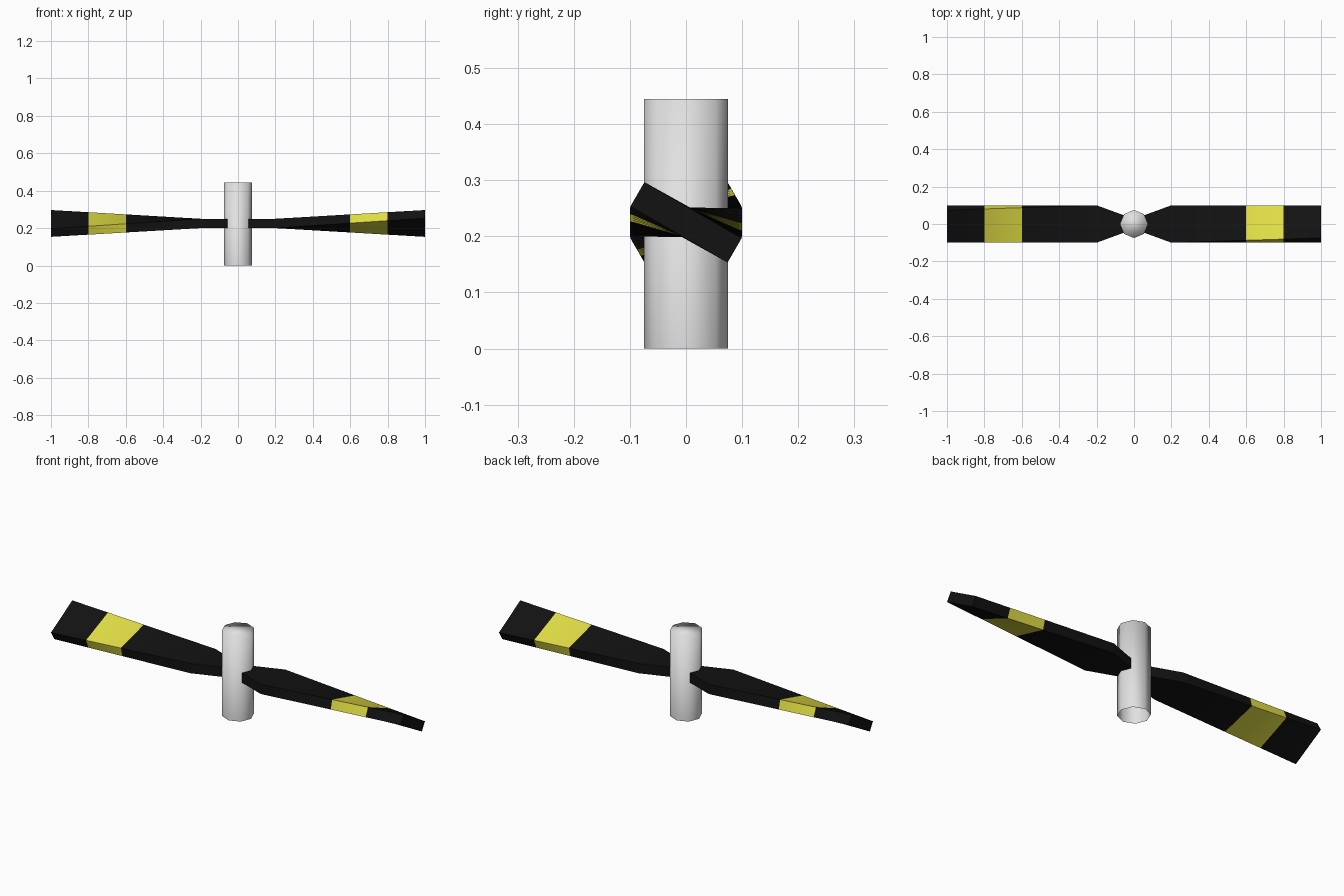
import bpy, bmesh, math
from mathutils import Vector

if "Cube" in bpy.data.objects:
    bpy.data.objects.remove(bpy.data.objects["Cube"])


def material(name, rgb):
    m = bpy.data.materials.new(name)
    m.diffuse_color = (*rgb, 1)
    m.use_nodes = True
    m.node_tree.nodes["Principled BSDF"].inputs["Base Color"].default_value = m.diffuse_color
    return m


grey = material("light grey", (0.75, 0.75, 0.75))
black = material("black", (0.006, 0.006, 0.006))
yellow = material("yellow", (0.76, 0.74, 0.06))


def finish(bm, name, mats, angle=None):
    mesh = bpy.data.meshes.new(name)
    bm.to_mesh(mesh)
    bm.free()
    for m in mats:
        mesh.materials.append(m)
    ob = bpy.data.objects.new(name, mesh)
    bpy.context.collection.objects.link(ob)
    bpy.ops.object.select_all(action='DESELECT')
    ob.select_set(True)
    bpy.context.view_layer.objects.active = ob
    if angle is None:
        bpy.ops.object.shade_smooth()
    else:
        bpy.ops.object.shade_smooth_by_angle(angle=math.radians(angle))
    return ob


# Hub: eight-sided sleeve, closed on top and open below
HEIGHT = 0.445
bm = bmesh.new()
bmesh.ops.create_cone(bm, cap_ends=True, segments=8, radius1=0.075,
                      radius2=0.075, depth=HEIGHT)
bmesh.ops.translate(bm, verts=bm.verts, vec=(0, 0, HEIGHT / 2))
bottom = [f for f in bm.faces if f.normal.z < -0.9]
bmesh.ops.delete(bm, geom=bottom, context='FACES_ONLY')
finish(bm, "hub", [grey])


# Blade: rectangular section lofted outward, twisting 30 degrees to the tip
def section(x, half_width, angle):
    c, s = math.cos(angle), math.sin(angle)
    corners = [(-half_width, -0.025), (half_width, -0.025),
               (half_width, 0.025), (-half_width, 0.025)]
    return [Vector((x, y * c - z * s, 0.225 + y * s + z * c)) for y, z in corners]


root = section(0.2, 0.1, 0)
tip = section(1.0, 0.1, -math.pi / 6)
STEPS = 16


def blade(name, side):
    rings = [section(0.05, 0.045, 0)]
    rings += [[a.lerp(b, i / STEPS) for a, b in zip(root, tip)]
              for i in range(STEPS + 1)]
    bm = bmesh.new()
    # the second blade is the first turned half way round the hub
    loops = [[bm.verts.new((p.x * side, p.y * side, p.z)) for p in r] for r in rings]
    for a, b in zip(loops, loops[1:]):
        for k in range(4):
            j = (k + 1) % 4
            bm.faces.new((a[k], a[j], b[j], b[k]))
    bm.faces.new(loops[0])
    bm.faces.new(loops[-1])
    bmesh.ops.recalc_face_normals(bm, faces=bm.faces)
    # yellow warning band
    for f in bm.faces:
        f.material_index = int(0.6 < abs(f.calc_center_median().x) < 0.8)
    finish(bm, name, [black, yellow], 25)


blade("right_blade", 1)
blade("left_blade", -1)
